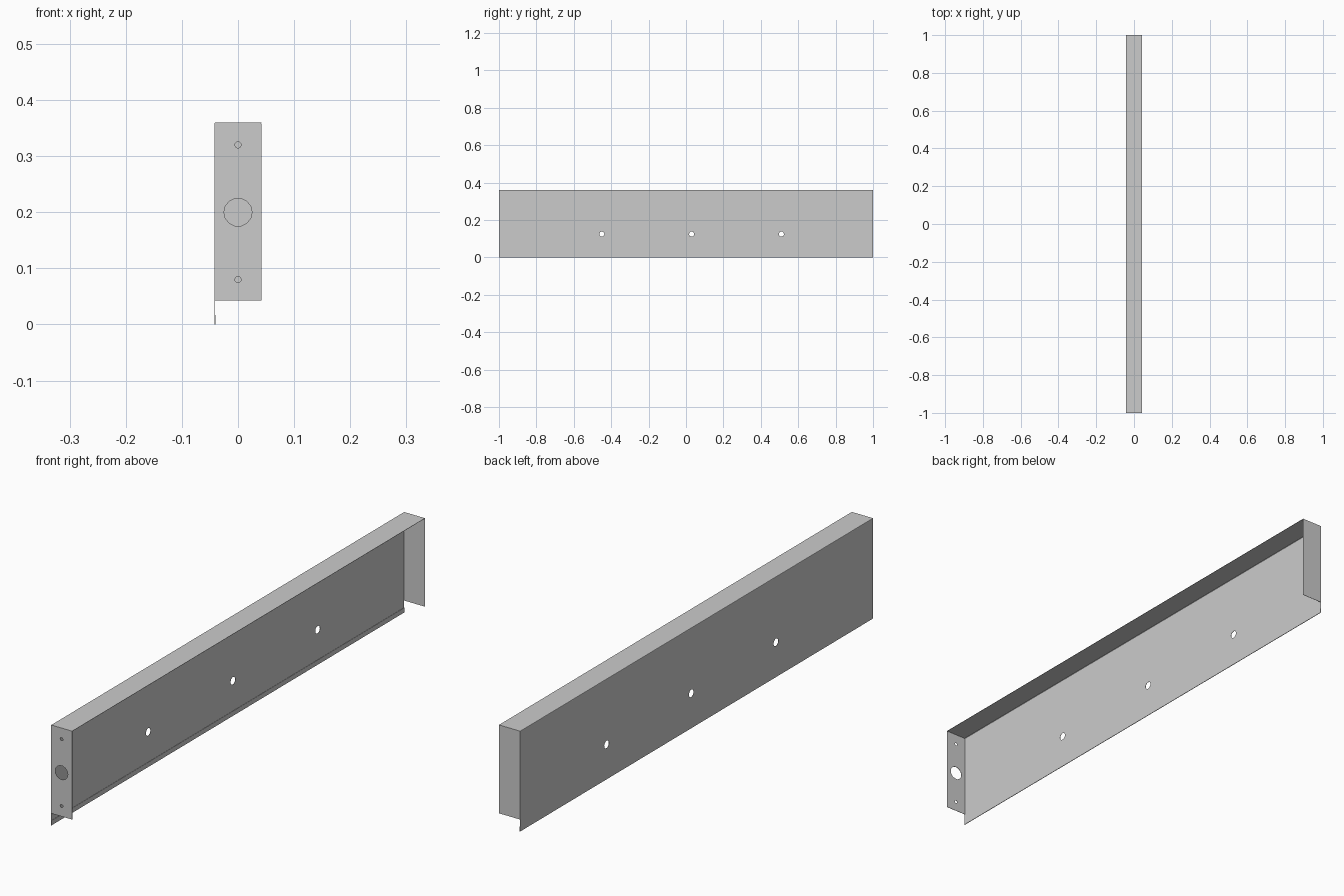
import bpy
from math import cos, sin, tau
from mathutils import Matrix

if "Cube" in bpy.data.objects:
    bpy.data.objects.remove(bpy.data.objects["Cube"])

T = 0.001            # sheet thickness
W, H = 0.042, 0.36   # half width, height
R = 0.002            # bend radius


def frame(u, v, n, origin):
    """Matrix mapping local x, y, z to the given world axes."""
    m = Matrix((u, v, n)).transposed().to_4x4()
    m.translation = origin
    return m


def circle(cx, cy, r, n):
    return [(cx + r * cos(tau * i / n), cy + r * sin(tau * i / n)) for i in range(n)]


def plate(name, outline, depth, matrix, holes=()):
    """Extruded flat outline with round holes (x, y, radius, sides)."""
    cu = bpy.data.curves.new(name + "_profile", 'CURVE')
    cu.dimensions = '2D'
    cu.fill_mode = 'BOTH'
    cu.extrude = depth / 2
    for pts in [outline] + [circle(*h) for h in holes]:
        sp = cu.splines.new('POLY')
        sp.points.add(len(pts) - 1)
        for p, (x, y) in zip(sp.points, pts):
            p.co = (x, y, 0, 1)
        sp.use_cyclic_u = True
        sp.use_smooth = False
    tmp = bpy.data.objects.new(name + "_tmp", cu)
    bpy.context.collection.objects.link(tmp)
    dg = bpy.context.evaluated_depsgraph_get()
    me = bpy.data.meshes.new_from_object(tmp.evaluated_get(dg))
    bpy.data.objects.remove(tmp)
    me.transform(matrix)
    me.name = name
    ob = bpy.data.objects.new(name, me)
    bpy.context.collection.objects.link(ob)
    return ob


X, Y, Z = (1, 0, 0), (0, 1, 0), (0, 0, 1)
BACK = (0, -1, 0)

# tall side panel with three mounting holes
plate("side_panel", [(-1, 0), (1, 0), (1, H - R), (-1, H - R)], T,
      frame(Y, Z, X, (-W + T / 2, 0, 0)),
      [(-0.45 + 0.48 * i, 0.125, 0.0135, 16) for i in range(3)])

# top flange with its bend into the side panel
plate("top_flange",
      [(-W, H - R), (-W + 0.0006, H - 0.0006), (-W + R, H), (W, H),
       (W, H - T), (-W + R, H - T), (-W + T, H - R)],
      2, frame(X, Z, BACK, (0, 0, 0)))

# folded hem along the bottom edge, on the inside
plate("bottom_hem",
      [(-W + T, 0), (-W + 2 * T, 0), (-W + 2 * T, 0.017), (-W + T, 0.017)],
      2, frame(X, Z, BACK, (0, 0, 0)))

# end flanges, only the front one is punched
end = [(-W, 0.043), (W, 0.043), (W, H - R), (W - R, H - T / 2),
       (-W + R, H - T / 2), (-W, H - R)]
punched = [(0, 0.08, 0.0055, 12), (0, 0.2, 0.025, 14), (0, 0.32, 0.0055, 12)]
for name, s, holes in (("front_end_flange", -1, punched), ("back_end_flange", 1, ())):
    plate(name, end, T, frame(X, Z, BACK, (0, s * (1 - T / 2), 0)), holes)
